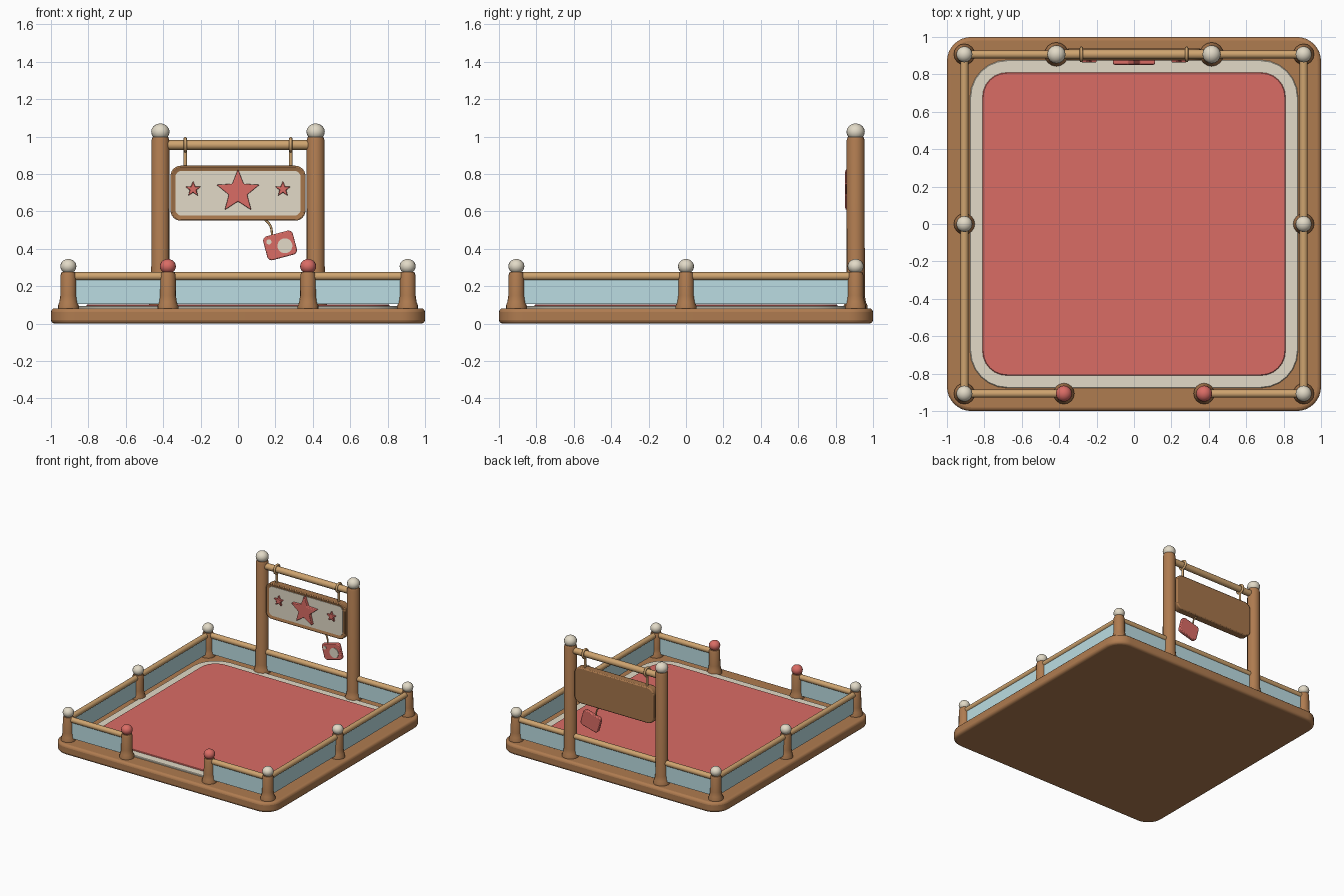
import bpy, bmesh
from math import sin, cos, pi, radians
from mathutils import Vector

if "Cube" in bpy.data.objects:
    bpy.data.objects.remove(bpy.data.objects["Cube"])


def mat(name, rgb):
    m = bpy.data.materials.new(name)
    m.diffuse_color = (*rgb, 1)
    m.use_nodes = True
    m.node_tree.nodes["Principled BSDF"].inputs["Base Color"].default_value = m.diffuse_color
    return m


WOOD = mat("wood", (0.43, 0.20, 0.08))
DARK = mat("dark_wood", (0.38, 0.18, 0.07))
TAN = mat("light_wood", (0.62, 0.37, 0.16))
CREAM = mat("cream", (0.76, 0.70, 0.57))
RED = mat("red", (0.70, 0.15, 0.13))
GLASS = mat("pale_blue", (0.50, 0.72, 0.76))


def finish(bm, name, m, loc=(0, 0, 0), rot=(0, 0, 0), bevel=0, segs=3):
    bmesh.ops.recalc_face_normals(bm, faces=bm.faces)
    me = bpy.data.meshes.new(name)
    bm.to_mesh(me)
    bm.free()
    ob = bpy.data.objects.new(name, me)
    bpy.context.collection.objects.link(ob)
    ob.location, ob.rotation_euler = loc, rot
    me.materials.append(m)
    if bevel:
        b = ob.modifiers.new("bevel", 'BEVEL')
        b.width, b.segments, b.limit_method = bevel, segs, 'ANGLE'
        b.angle_limit = radians(40)
    bpy.ops.object.select_all(action='DESELECT')
    bpy.context.view_layer.objects.active = ob
    ob.select_set(True)
    bpy.ops.object.shade_smooth_by_angle(angle=radians(40))
    return ob


def rounded_rect(hx, hy, r, n=6):
    pts = []
    for k, (sx, sy) in enumerate([(1, 1), (-1, 1), (-1, -1), (1, -1)]):
        for i in range(n + 1):
            a = pi / 2 * (k + i / n)
            pts.append((sx * (hx - r) + r * cos(a), sy * (hy - r) + r * sin(a)))
    return pts


def circle(r, n=24):
    return [(r * cos(2 * pi * i / n), r * sin(2 * pi * i / n)) for i in range(n)]


def star(R, r):
    return [((R, r)[i % 2] * cos(pi / 2 + i * pi / 5), (R, r)[i % 2] * sin(pi / 2 + i * pi / 5))
            for i in range(10)]


def prism(name, pts, z0, z1, m, recess=None, **kw):
    # Outline extruded along local z; recess = (inset, depth) on the top face
    bm = bmesh.new()
    f = bm.faces.new([bm.verts.new((x, y, z0)) for x, y in pts])
    ext = bmesh.ops.extrude_face_region(bm, geom=[f])["geom"]
    top = [g for g in ext if isinstance(g, bmesh.types.BMFace)]
    bmesh.ops.translate(bm, vec=(0, 0, z1 - z0), verts=[g for g in ext if isinstance(g, bmesh.types.BMVert)])
    bmesh.ops.recalc_face_normals(bm, faces=bm.faces)
    if recess:
        bmesh.ops.inset_region(bm, faces=top, thickness=recess[0])
        bmesh.ops.translate(bm, vec=(0, 0, -recess[1]), verts=top[0].verts)
    return finish(bm, name, m, **kw)


def lathe(name, profile, m, loc, n=16):
    bm = bmesh.new()
    rings = [[bm.verts.new((r * x, r * y, z)) for x, y in circle(1, n)] for r, z in profile]
    for a, b in zip(rings, rings[1:]):
        for i in range(n):
            bm.faces.new((a[i], a[(i + 1) % n], b[(i + 1) % n], b[i]))
    bm.faces.new(rings[0])
    bm.faces.new(rings[-1])
    return finish(bm, name, m, loc)


def ball(name, r, m, loc):
    bm = bmesh.new()
    bmesh.ops.create_uvsphere(bm, u_segments=16, v_segments=10, radius=r)
    bmesh.ops.scale(bm, vec=(1, 1, 0.92), verts=bm.verts)
    return finish(bm, name, m, loc)


def rod(name, a, b, r, m, n=14):
    a, b = Vector(a), Vector(b)
    bm = bmesh.new()
    bmesh.ops.create_cone(bm, cap_ends=True, segments=n, radius1=r, radius2=r, depth=(b - a).length)
    return finish(bm, name, m, (a + b) / 2, (b - a).to_track_quat('Z', 'Y').to_euler())


def tube(name, pts, r, m, cyclic=False):
    # Smooth swept curve
    cu = bpy.data.curves.new(name, 'CURVE')
    cu.dimensions, cu.bevel_depth, cu.bevel_resolution, cu.resolution_u = '3D', r, 2, 4
    cu.use_fill_caps = True
    s = cu.splines.new('BEZIER')
    s.bezier_points.add(len(pts) - 1)
    for p, co in zip(s.bezier_points, pts):
        p.co = co
        p.handle_left_type = p.handle_right_type = 'AUTO'
    s.use_cyclic_u = cyclic
    cu.materials.append(m)
    ob = bpy.data.objects.new(name, cu)
    bpy.context.collection.objects.link(ob)


# Base and floor
E = 0.907
prism("base", rounded_rect(1, 1, 0.13, 8), 0, 0.082, WOOD, bevel=0.02)
prism("floor_border", rounded_rect(0.877, 0.877, 0.2), 0.06, 0.094, CREAM, bevel=0.004, segs=1)
prism("floor_mat", rounded_rect(0.81, 0.81, 0.13), 0.07, 0.102, RED, bevel=0.004, segs=1)

# Short posts with ball caps
short = [(0.056, 0.075), (0.056, 0.095), (0.048, 0.115), (0.043, 0.15), (0.042, 0.26), (0.036, 0.275)]
posts = [(sx * E, y, CREAM, "fence") for sx in (-1, 1) for y in (-E, 0, E)]
posts += [(sx * 0.375, -E, RED, "gate") for sx in (-1, 1)]
for x, y, m, kind in posts:
    lathe(kind + "_post", short, WOOD, (x, y, 0))
    ball(kind + "_post_cap", 0.043, m, (x, y, 0.306))

# Rails and panels
spans = [((-E, E), (E, E)), ((-E, -E), (-0.375, -E)), ((0.375, -E), (E, -E))]
spans += [((s * E, y), (s * E, y + E)) for s in (-1, 1) for y in (-E, 0)]
for (x0, y0), (x1, y1) in spans:
    rod("rail", (x0, y0, 0.253), (x1, y1, 0.253), 0.022, TAN)
    hx, hy = max((x1 - x0) / 2, 0.01), max((y1 - y0) / 2, 0.01)
    prism("panel", [(-hx, -hy), (hx, -hy), (hx, hy), (-hx, hy)], 0.105, 0.24, GLASS,
          loc=((x0 + x1) / 2, (y0 + y1) / 2, 0))

# Sign posts, crossbar and hangers
tall = [(0.064, 0.075), (0.064, 0.095), (0.055, 0.115), (0.049, 0.15), (0.048, 0.98), (0.042, 0.998)]
for s in (-1, 1):
    lathe("sign_post", tall, WOOD, (s * 0.415, E, 0))
    ball("sign_post_cap", 0.049, CREAM, (s * 0.415, E, 1.025))
    x = s * 0.282
    tube("hanger_ring", [(x, E + 0.033 * cos(i * pi / 4), 0.956 + 0.033 * sin(i * pi / 4)) for i in range(8)],
         0.009, TAN, True)
    rod("hanger_rod", (x, E, 0.83), (x, E, 0.925), 0.009, TAN, 10)
rod("crossbar", (-0.415, E, 0.955), (0.415, E, 0.955), 0.026, TAN)

# Sign board, cream face and stars (local z points to the front)
UP = (pi / 2, 0, 0)
prism("sign_board", rounded_rect(0.361, 0.147, 0.055), -0.03, 0.035, DARK, recess=(0.032, 0.012),
      loc=(0, E, 0.697), rot=UP, bevel=0.008, segs=2)
prism("sign_face", rounded_rect(0.335, 0.12, 0.035), 0, 0.028, CREAM, loc=(0, E, 0.697), rot=UP)
prism("large_star", star(0.121, 0.052), 0.02, 0.056, RED, loc=(0, E, 0.705), rot=UP, bevel=0.005, segs=2)
for s in (-1, 1):
    prism("small_star", star(0.044, 0.019), 0.02, 0.044, RED, loc=(s * 0.24, E, 0.719), rot=UP,
          bevel=0.003, segs=1)

# Hanging tag with disc, eyelet and string
tilt = (pi / 2, -radians(15), 0)
prism("tag", rounded_rect(0.082, 0.066, 0.025), -0.015, 0.015, RED, loc=(0.225, E, 0.418), rot=tilt,
      bevel=0.006, segs=2)
prism("tag_disc", circle(0.04), 0, 0.02, CREAM, loc=(0.251, E, 0.416), rot=tilt)
prism("tag_eyelet", circle(0.014, 12), 0, 0.021, CREAM, loc=(0.165, E, 0.437), rot=tilt)
tube("tag_string", [(0.14, E, 0.56), (0.172, E, 0.525), (0.184, E, 0.465)], 0.006, TAN)
